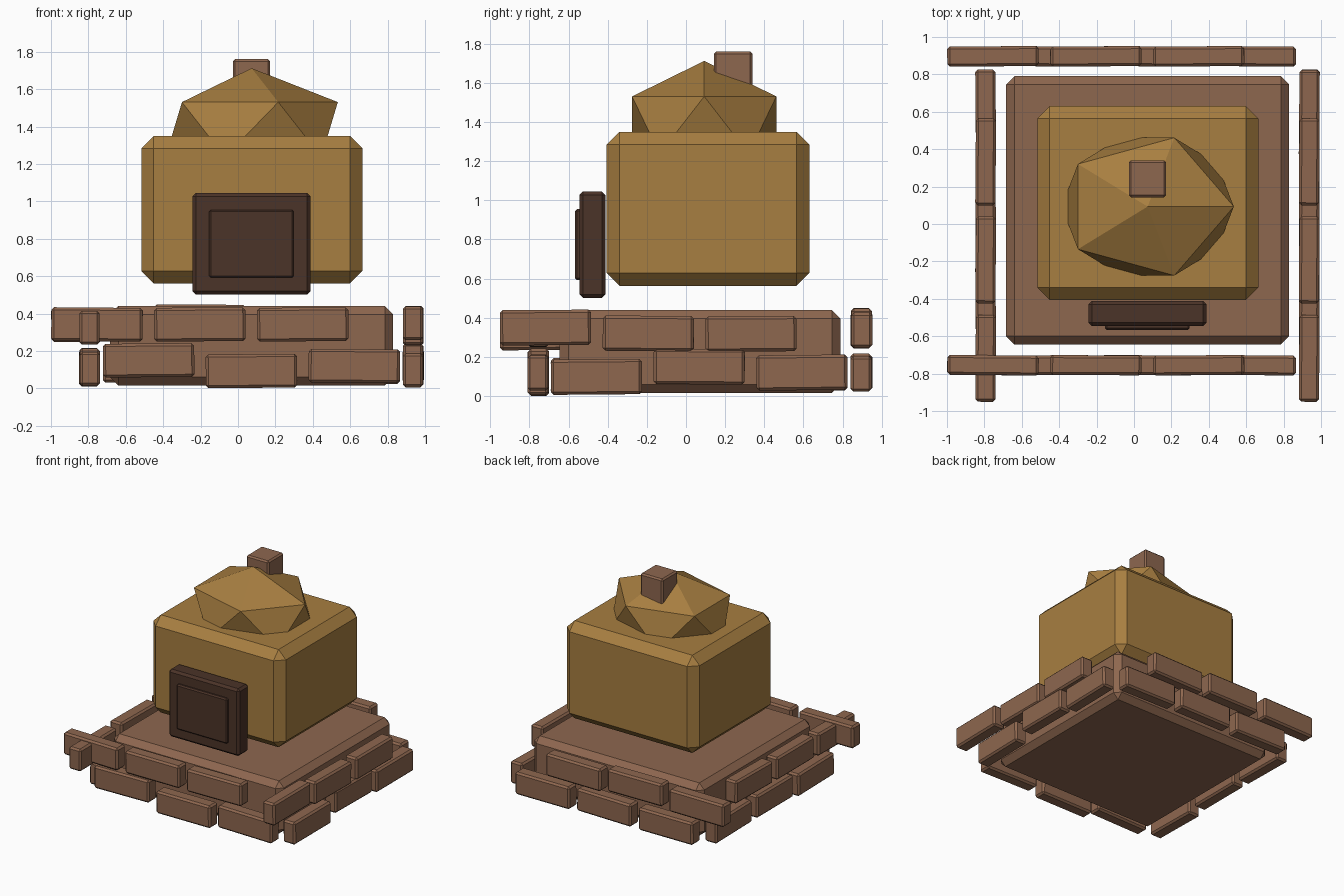
import bpy, bmesh
from math import radians

if "Cube" in bpy.data.objects:
    bpy.data.objects.remove(bpy.data.objects["Cube"])


def material(name, rgb):
    m = bpy.data.materials.new(name)
    m.diffuse_color = (*rgb, 1)
    m.use_nodes = True
    m.node_tree.nodes["Principled BSDF"].inputs["Base Color"].default_value = m.diffuse_color
    return m


BRICK = material("brick", (0.27, 0.135, 0.078))
CLAY = material("clay", (0.39, 0.21, 0.052))
IRON = material("dark_iron", (0.07, 0.033, 0.021))


def finish(name, bm, mat):
    mesh = bpy.data.meshes.new(name)
    bm.to_mesh(mesh)
    bm.free()
    mesh.materials.append(mat)
    ob = bpy.data.objects.new(name, mesh)
    bpy.context.collection.objects.link(ob)
    return ob


def block(name, x, y, z, bevel, mat, rot=(0, 0, 0)):
    """Chamfered box from (min, max) ranges, optionally tilted in degrees."""
    size = [b - a for a, b in (x, y, z)]
    bm = bmesh.new()
    bmesh.ops.create_cube(bm, size=1)
    bmesh.ops.scale(bm, vec=size, verts=bm.verts)
    bmesh.ops.bevel(bm, geom=bm.edges[:], offset=bevel, segments=1,
                    profile=0.5, affect='EDGES')
    ob = finish(name, bm, mat)
    ob.location = [(a + b) / 2 for a, b in (x, y, z)]
    ob.rotation_euler = [radians(r) for r in rot]
    return ob


# Hearth slab and oven body
block("base_slab", (-0.685, 0.83), (-0.645, 0.79), (0.015, 0.44), 0.045, BRICK)
block("oven_body", (-0.517, 0.665), (-0.405, 0.63), (0.562, 1.35), 0.066, CLAY)

# Faceted dome, a stretched icosahedron
bm = bmesh.new()
bmesh.ops.create_icosphere(bm, subdivisions=1, radius=1)
bmesh.ops.scale(bm, vec=(0.515, 0.433, 0.328), verts=bm.verts)
finish("dome", bm, CLAY).location = (0.073, 0.093, 1.384)

# Chimney stub
block("chimney", (-0.028, 0.172), (0.142, 0.34), (1.42, 1.76), 0.012, BRICK)

# Door frame and raised panel
block("door_frame", (-0.243, 0.388), (-0.545, -0.412), (0.502, 1.045), 0.018, IRON)
block("door_panel", (-0.155, 0.298), (-0.567, -0.50), (0.592, 0.955), 0.01, IRON)

# Loose brick courses: per side, (base height, tilt) of each brick, lower then upper
COURSES = {
    "front": [[(0.06, -0.5), (0.003, -0.5), (0.03, 0.5)],
              [(0.252, 0.5), (0.252, -0.3), (0.252, -0.4)]],
    "back": [[(0.03, 0.5), (0.035, -0.5), (0.025, 0.4)],
             [(0.25, -0.4), (0.268, 0.3), (0.245, -0.4)]],
    "right": [[(0.008, 0.5), (0.06, -0.4), (0.03, 0.6)],
              [(0.26, 0.4), (0.23, -0.4), (0.228, 0.3)]],
    "left": [[(0.012, -0.5), (0.035, 0.4), (0.03, -0.5)],
             [(0.235, 0.4), (0.245, -0.4), (0.25, 0.5)]],
}
DEPTH = {"front": (-0.808, -0.702), "back": (0.843, 0.95),
         "right": (0.883, 0.991), "left": (-0.847, -0.739)}
for side, rows in COURSES.items():
    along_x = side in ("front", "back")
    length, pitch = (0.488, 0.55) if along_x else (0.465, 0.525)
    first = (-0.722, -0.998) if along_x else (-0.69, -0.95)
    for r, row in enumerate(rows):
        for i, (z, tilt) in enumerate(row):
            span = (first[r] + i * pitch, first[r] + i * pitch + length)
            x, y = (span, DEPTH[side]) if along_x else (DEPTH[side], span)
            turn = tilt * (1 if i % 2 else -1)
            rot = (0, tilt, turn) if along_x else (tilt, 0, turn)
            block(f"{side}_brick_{r}_{i}", x, y, (z, z + 0.18), 0.014, BRICK, rot)
